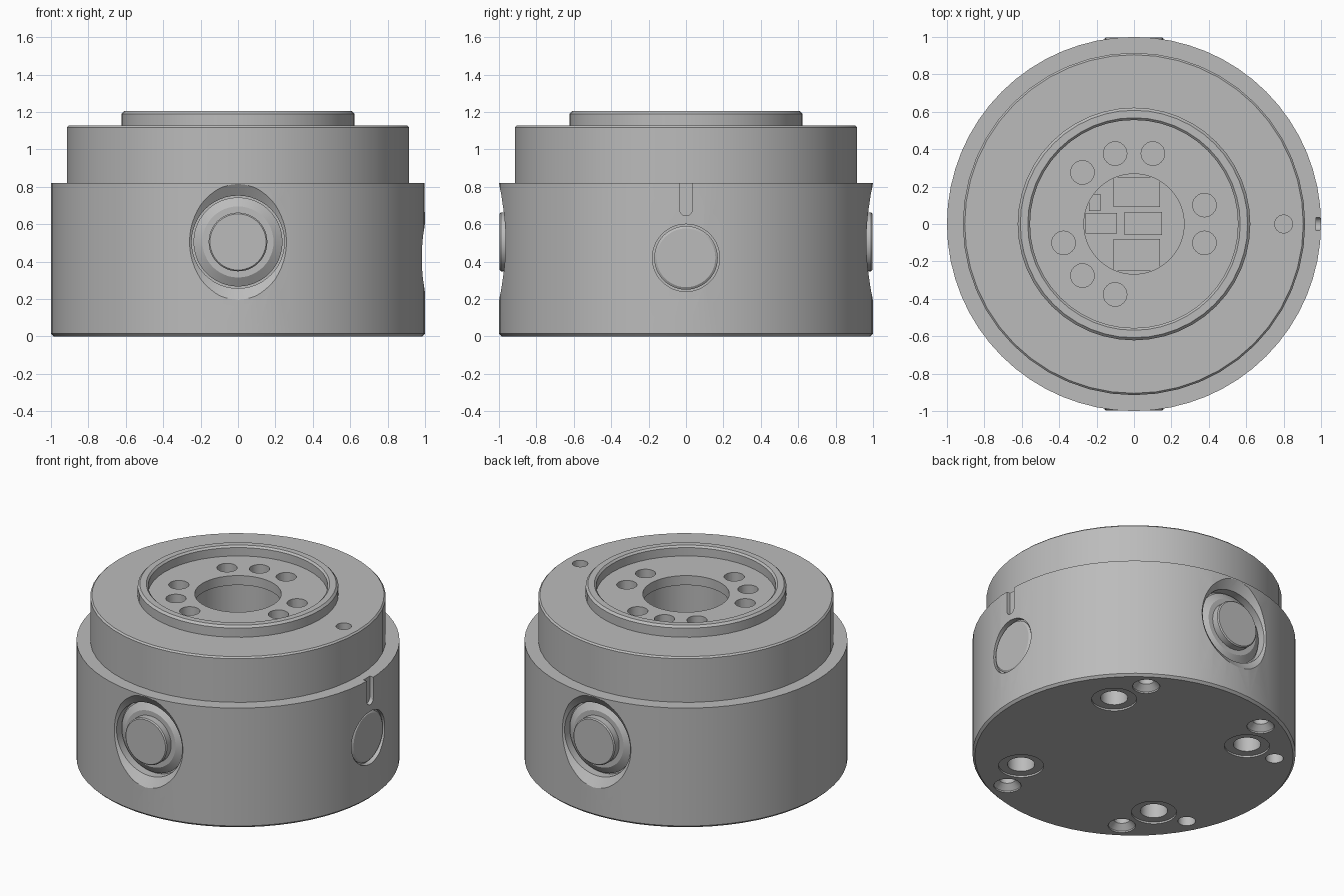
import bpy, bmesh
from math import pi, radians, cos, sin
from mathutils import Matrix, Euler

old = bpy.data.objects.get("Cube")
if old:
    bpy.data.objects.remove(old, do_unlink=True)

grey = bpy.data.materials.new("satin grey")
grey.use_nodes = True
TONE = (0.5, 0.5, 0.5, 1)
grey.diffuse_color = TONE
grey.node_tree.nodes["Principled BSDF"].inputs["Base Color"].default_value = TONE

FRONT, BACK, LEFT = [Euler((pi / 2, 0, a)).to_matrix().to_4x4() for a in (0, pi, pi / 2)]


def finish(name, bm, matrix=None):
    """Turn a bmesh into a named object, with its transform baked in."""
    bmesh.ops.remove_doubles(bm, verts=bm.verts, dist=1e-5)
    bmesh.ops.recalc_face_normals(bm, faces=bm.faces)
    if matrix:
        bm.transform(matrix)
    mesh = bpy.data.meshes.new(name)
    bm.to_mesh(mesh)
    bm.free()
    mesh.materials.append(grey)
    ob = bpy.data.objects.new(name, mesh)
    bpy.context.collection.objects.link(ob)
    return ob


def lathe(name, profile, matrix=None, steps=48, closed=False):
    """Spin a (radius, height) profile around the z axis."""
    bm = bmesh.new()
    verts = [bm.verts.new((r, 0, z)) for r, z in profile]
    edges = [bm.edges.new(p) for p in zip(verts, verts[1:])]
    if closed:
        edges.append(bm.edges.new((verts[-1], verts[0])))
    bmesh.ops.spin(bm, geom=verts + edges, cent=(0, 0, 0), axis=(0, 0, 1),
                   angle=2 * pi, steps=steps, use_merge=True)
    return finish(name, bm, matrix)


def pin(x, y, r, low, high, steps=24):
    """Upright cylinder used as a drill."""
    return lathe("drill", [(0, low), (r, low), (r, high), (0, high)],
                 Matrix.Translation((x, y, 0)), steps)


def box(name, x0, x1, y0, y1, z0, z1):
    bm = bmesh.new()
    bmesh.ops.create_cube(bm, size=1)
    m = Matrix.Translation(((x0 + x1) / 2, (y0 + y1) / 2, (z0 + z1) / 2))
    return finish(name, bm, m @ Matrix.Diagonal((x1 - x0, y1 - y0, z1 - z0, 1)))


def cut(ob, cutters):
    """Subtract the cutters, bake the result and discard them."""
    for c in cutters:
        c.hide_render = True
        mod = ob.modifiers.new("cut", 'BOOLEAN')
        mod.operation, mod.solver, mod.object = 'DIFFERENCE', 'EXACT', c
    bpy.context.view_layer.update()
    baked = bpy.data.meshes.new_from_object(
        ob.evaluated_get(bpy.context.evaluated_depsgraph_get()))
    ob.modifiers.clear()
    ob.data = baked
    for c in cutters:
        bpy.data.objects.remove(c, do_unlink=True)


def polar(r, degrees):
    return r * cos(radians(degrees)), r * sin(radians(degrees))


parts = []

# Lower housing
housing = lathe("lower_housing", [(0, 0), (0.985, 0), (1, 0.015), (1, 0.82), (0, 0.82)], steps=64)
parts.append(housing)
cutters = []

# Front and back port pockets
PORT_Z, COVER_Z = 0.505, 0.42
port_up = Matrix.Translation((0, 0, PORT_Z))
for side in (FRONT, BACK):
    cutters.append(lathe("pocket", [(0, 0.9), (0.248, 0.9), (0.248, 0.957),
                                    (0.384, 1.05), (0, 1.05)], port_up @ side))

# Round cover seat on the left side
cover_up = Matrix.Translation((0, 0, COVER_Z))
cutters.append(lathe("seat", [(0, 0.965), (0.18, 0.965), (0.18, 1.1), (0, 1.1)],
                     cover_up @ LEFT))

# Index notch above the cover, round at its lower end
bm = bmesh.new()
outline = [(0.035 * cos(a), 0.68 + 0.035 * sin(a)) for a in [pi + pi * i / 8 for i in range(9)]]
outline += [(0.035, 0.9), (-0.035, 0.9)]
face = bm.faces.new([bm.verts.new((0.972, y, z)) for y, z in outline])
grown = bmesh.ops.extrude_face_region(bm, geom=[face])["geom"]
bmesh.ops.translate(bm, vec=(0.1, 0, 0),
                    verts=[v for v in grown if isinstance(v, bmesh.types.BMVert)])
cutters.append(finish("notch", bm))

# Mounting holes in the base: four stepped holes
for k in range(4):
    x, y = polar(0.71, 40 + 90 * k)
    cutters.append(lathe("stepped_drill", [(0, -0.1), (0.14, -0.1), (0.14, 0.012), (0.085, 0.012),
                                           (0.085, 0.2), (0, 0.2)],
                         Matrix.Translation((x, y, 0)), 32))
# Countersunk screw holes and small dowel holes
for angle in (55, 115, 235, 295):
    x, y = polar(0.865, angle)
    cutters.append(lathe("countersink", [(0, -0.02), (0.085, -0.02), (0.085, 0.01), (0.05, 0.045),
                                         (0.05, 0.15), (0, 0.15)],
                         Matrix.Translation((x, y, 0)), 24))
for angle in (142, 208):
    cutters.append(pin(*polar(0.87, angle), 0.055, -0.1, 0.1))
cut(housing, cutters)

# Upper housing with raised lip, recessed flange and centre bore
upper = lathe("upper_housing", [
    (0.285, 0.8), (0.915, 0.8), (0.915, 1.118), (0.905, 1.128), (0.622, 1.128),
    (0.622, 1.19), (0.608, 1.204), (0.568, 1.204), (0.556, 1.192), (0.556, 1.135),
    (0.268, 1.135), (0.268, 1.07), (0.285, 1.07)], closed=True)
parts.append(upper)
drills = [pin(*polar(0.39, a), 0.063, 0.88, 1.3)
          for a in (-15, 15, 75, 105, 135, 195, 225, 255)]
drills.append(pin(0.8, 0, 0.048, 1.0, 1.3))
cut(upper, drills)

# Port plugs: sloped collar and raised button
for name, side in (("front_plug", FRONT), ("back_plug", BACK)):
    parts.append(lathe(name, [(0, 0.88), (0.238, 0.88), (0.238, 0.915), (0.19, 0.945),
                              (0.157, 0.945), (0.157, 0.99), (0.15, 0.997), (0, 0.997)],
                       port_up @ side))

# Left side cover
parts.append(lathe("left_cover", [(0, 0.95), (0.17, 0.95), (0.17, 0.975), (0.157, 0.984),
                                  (0, 0.984)], cover_up @ LEFT))

# Small blocks on the floor of the centre bore
for i, (x0, x1, y0, y1) in enumerate([(-0.11, 0.14, 0.09, 0.25), (-0.11, 0.14, -0.25, -0.08),
                                      (-0.05, 0.15, -0.06, 0.065), (-0.26, -0.09, -0.05, 0.06),
                                      (-0.24, -0.18, 0.07, 0.16)]):
    parts.append(box(f"bore_block_{i + 1}", x0, x1, y0, y1, 0.81, 0.86))

# Smooth shading with sharp edges kept
bpy.ops.object.select_all(action='DESELECT')
for ob in parts:
    ob.select_set(True)
bpy.context.view_layer.objects.active = housing
bpy.ops.object.shade_smooth_by_angle(angle=radians(25))
